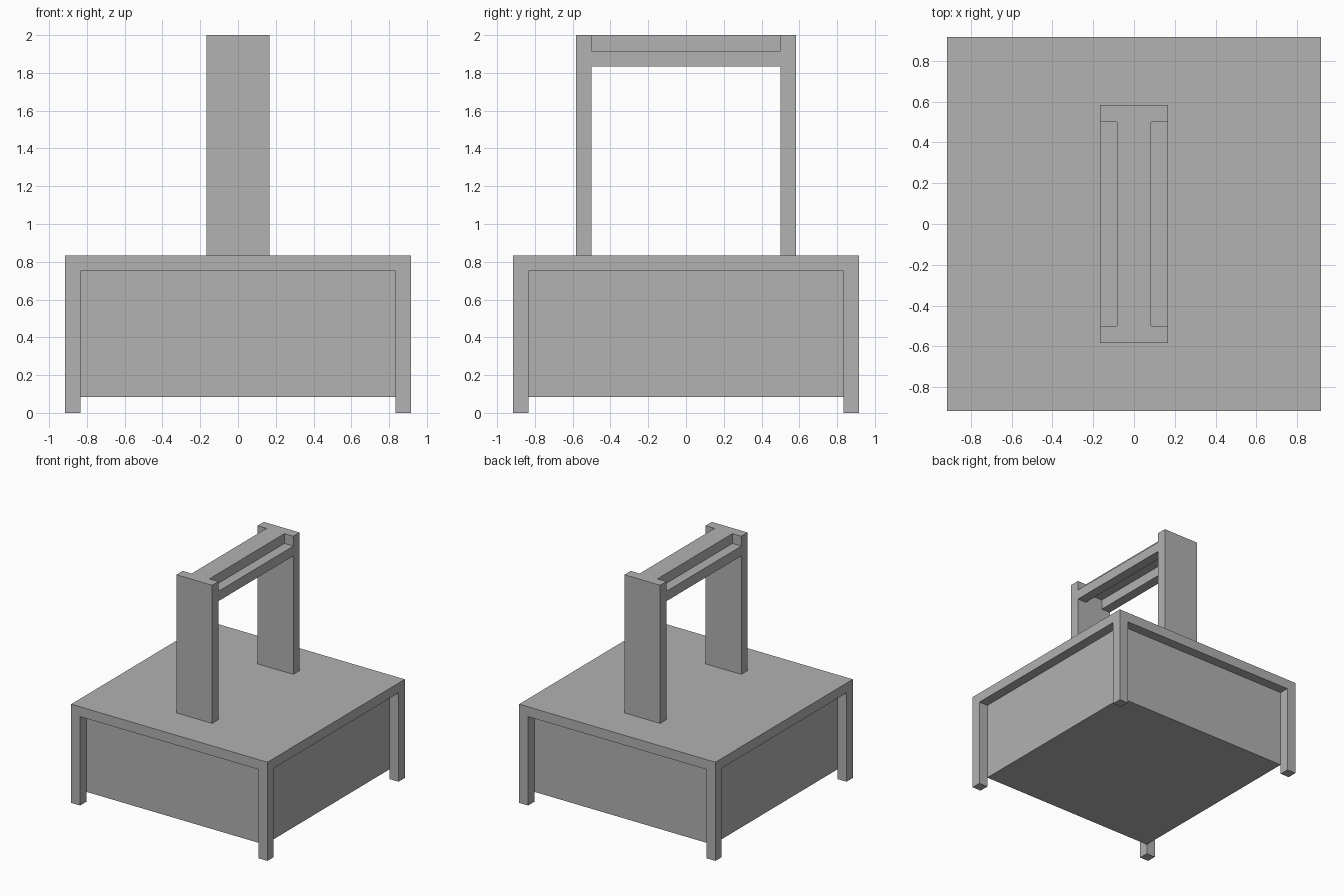
import bpy
import bmesh
from mathutils import Matrix, Vector

cube = bpy.data.objects.get("Cube")
if cube:
    bpy.data.objects.remove(cube, do_unlink=True)

U = 1 / 12  # one block unit; all parts sit on this grid

GREY = (0.445, 0.445, 0.445, 1)
grey = bpy.data.materials.new("plain grey")
grey.use_nodes = True
grey.diffuse_color = GREY
grey.node_tree.nodes["Principled BSDF"].inputs["Base Color"].default_value = GREY


def box(name, low, high):
    """Box between two corners given in block units."""
    low, high = Vector(low) * U, Vector(high) * U
    bm = bmesh.new()
    bmesh.ops.create_cube(bm, size=1, matrix=Matrix.Diagonal((*(high - low), 1)))
    mesh = bpy.data.meshes.new(name)
    bm.to_mesh(mesh)
    bm.free()
    mesh.materials.append(grey)
    obj = bpy.data.objects.new(name, mesh)
    obj.location = (low + high) / 2
    bpy.context.collection.objects.link(obj)
    return obj


# Base: recessed body under an overhanging lid
box("body", (-10, -10, 1), (10, 10, 9))
box("lid", (-11, -11, 9), (11, 11, 10))

# Corner legs, flush with the lid edges
for side, x in (("right", -11), ("left", 10)):
    for end, y in (("front", -11), ("back", 10)):
        box(f"{end}_{side}_leg", (x, y, 0), (x + 1, y + 1, 9))

# Handle posts
for end, y in (("front", -7), ("back", 6)):
    box(f"{end}_handle_post", (-2, y, 10), (2, y + 1, 24))

# Handle grip: raised centre bar with a lower rail along each side
box("grip_bar", (-1, -6, 23), (1, 6, 24))
for side, x in (("right", -2), ("left", 1)):
    box(f"{side}_grip_rail", (x, -6, 22), (x + 1, 6, 23))
